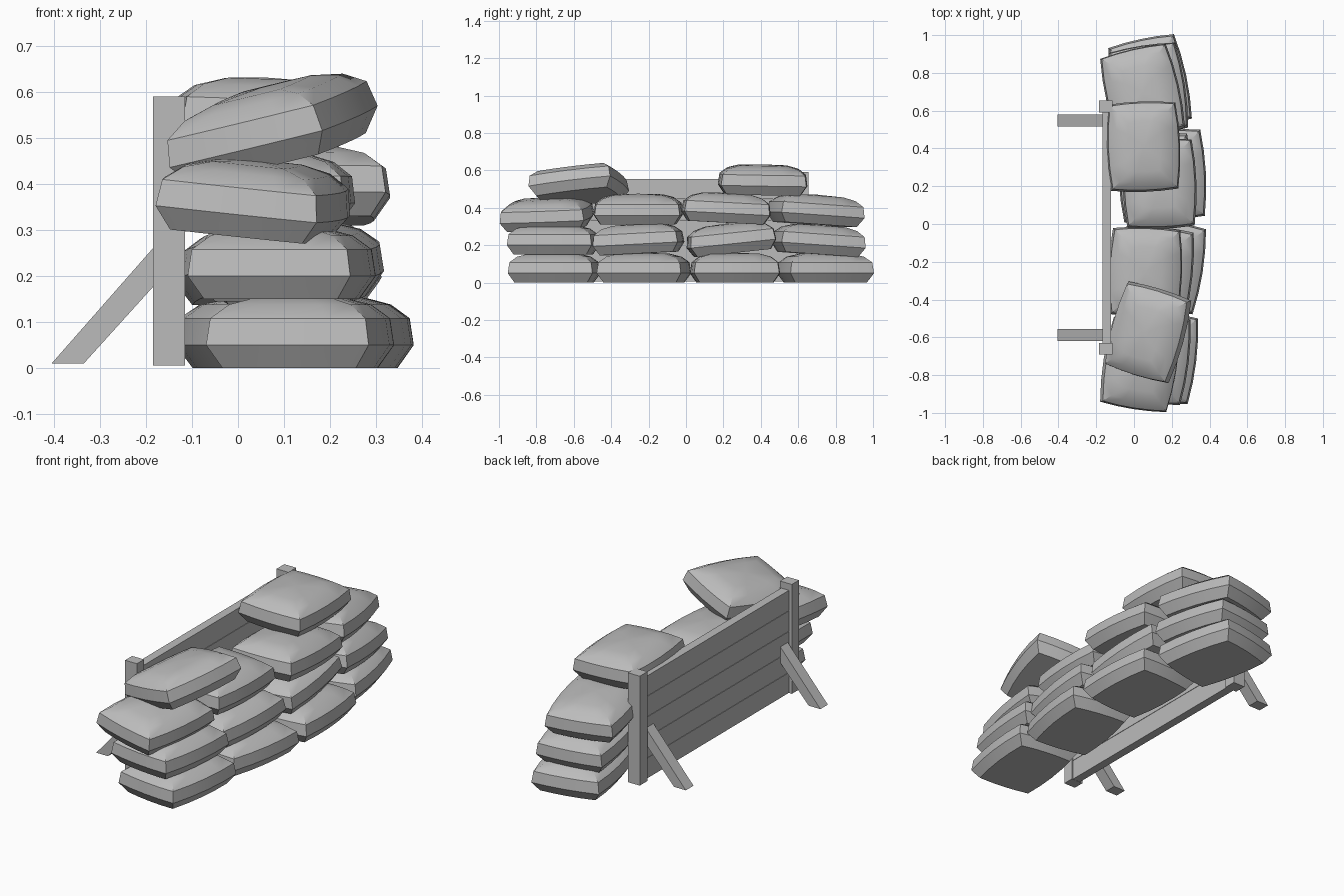
import bpy, bmesh, math
from mathutils import Euler

cube = bpy.data.objects.get("Cube")
if cube:
    bpy.data.objects.remove(cube, do_unlink=True)

grey = bpy.data.materials.new("plain grey")
grey.use_nodes = True
GREY = (0.5, 0.5, 0.5, 1)
grey.diffuse_color = GREY
grey.node_tree.nodes["Principled BSDF"].inputs["Base Color"].default_value = GREY


def finish(name, bm, smooth=False):
    bmesh.ops.recalc_face_normals(bm, faces=bm.faces)
    me = bpy.data.meshes.new(name)
    bm.to_mesh(me)
    bm.free()
    me.materials.append(grey)
    ob = bpy.data.objects.new(name, me)
    bpy.context.collection.objects.link(ob)
    if smooth:
        bpy.ops.object.select_all(action='DESELECT')
        ob.select_set(True)
        bpy.context.view_layer.objects.active = ob
        bpy.ops.object.shade_smooth_by_angle(angle=math.radians(38))
    return ob


def box(name, x, y, z, tilt=0):
    bm = bmesh.new()
    bmesh.ops.create_cube(bm, size=1)
    bmesh.ops.scale(bm, vec=(x[1] - x[0], y[1] - y[0], z[1] - z[0]), verts=bm.verts)
    ob = finish(name, bm)
    ob.location = (sum(x) / 2, sum(y) / 2, sum(z) / 2)
    ob.rotation_euler.x = math.radians(tilt)
    return ob


def prism(name, profile, y0, y1):
    """Extrude an (x, z) profile along y."""
    bm = bmesh.new()
    face = bm.faces.new([bm.verts.new((x, y0, z)) for x, z in profile])
    ext = bmesh.ops.extrude_face_region(bm, geom=[face])["geom"]
    bmesh.ops.translate(bm, vec=(0, y1 - y0, 0),
                        verts=[v for v in ext if isinstance(v, bmesh.types.BMVert)])
    return finish(name, bm)


# Sandbag outline: rectangle with bulging sides; rings are (inset, height)
HX, HY, N = 0.178, 0.228, 4
RINGS = [(0.032, -0.08), (0, -0.03), (0.008, 0.028), (0.045, 0.058), (0.10, 0.074)]


def outline():
    corners = [(-1, -1), (1, -1), (1, 1), (-1, 1)]
    pts = []
    for i, (ax, ay) in enumerate(corners):
        bx, by = corners[(i + 1) % 4]
        for k in range(N):
            t = k / N
            bulge = 4 * t * (1 - t)
            px, py = ax + (bx - ax) * t, ay + (by - ay) * t
            if ay == by:
                py *= 1 + 0.05 * bulge
            else:
                px *= 1 + 0.10 * bulge
            pts.append((px, py))
    return pts


def sandbag(name, centre, rot):
    bm = bmesh.new()
    base = outline()
    rings = [[bm.verts.new((px * (HX - i), py * (HY - i), z)) for px, py in base]
             for i, z in RINGS]
    n = len(base)
    for lo, hi in zip(rings, rings[1:]):
        for k in range(n):
            m = (k + 1) % n
            bm.faces.new((lo[k], lo[m], hi[m], hi[k]))
    bm.faces.new(rings[0])
    top = bm.verts.new((0, 0, 0.08))
    for k in range(n):
        bm.faces.new((rings[-1][k], rings[-1][(k + 1) % n], top))
    ob = finish(name, bm, smooth=True)
    ob.location = centre
    ob.rotation_euler = Euler([math.radians(a) for a in rot])


# Centre and rotation in degrees for each bag, row by row from the ground up
rows = {
    "bottom": [((0.135, -0.705, 0.08), (0, 0, -7)), ((0.17, -0.225, 0.08), (0, 0, -9)),
               ((0.185, 0.262, 0.08), (0, 0, 3)), ((0.085, 0.745, 0.08), (0, 0, 12))],
    "second": [((0.095, -0.71, 0.23), (0, 0, -7)), ((0.115, -0.255, 0.235), (3, 0, -6)),
               ((0.115, 0.24, 0.238), (6, 0, 3)), ((0.075, 0.71, 0.23), (-4, 0, 9))],
    "third": [((0.035, -0.745, 0.372), (2, 6, -9)), ((0.06, -0.255, 0.395), (0, 2, -2)),
              ((0.135, 0.215, 0.4), (-3, 0, 2)), ((0.045, 0.695, 0.39), (-4, 0, 13))],
    "top": [((0.07, -0.575, 0.532), (7, -13, -17)), ((0.05, 0.41, 0.552), (-1, 2, 2))],
}
for row, bags in rows.items():
    for i, (centre, rot) in enumerate(bags, 1):
        sandbag(f"{row}_row_sandbag_{i}", centre, rot)

# Upright posts
box("right_post", (-0.185, -0.115), (-0.69, -0.63), (0.005, 0.59))
box("left_post", (-0.185, -0.115), (0.59, 0.655), (0.005, 0.59))

# Horizontal wall boards
step = 0.11
for i in range(5):
    z = 0.006 + i * step
    box(f"wall_board_{i + 1}", (-0.168, -0.122), (-0.635, 0.595), (z, z + step - 0.002))

# Diagonal braces behind the wall
BRACE = [(-0.405, 0.01), (-0.335, 0.01), (-0.165, 0.198), (-0.165, 0.283)]
prism("right_brace", BRACE, -0.62, -0.557)
prism("left_brace", BRACE, 0.515, 0.58)
